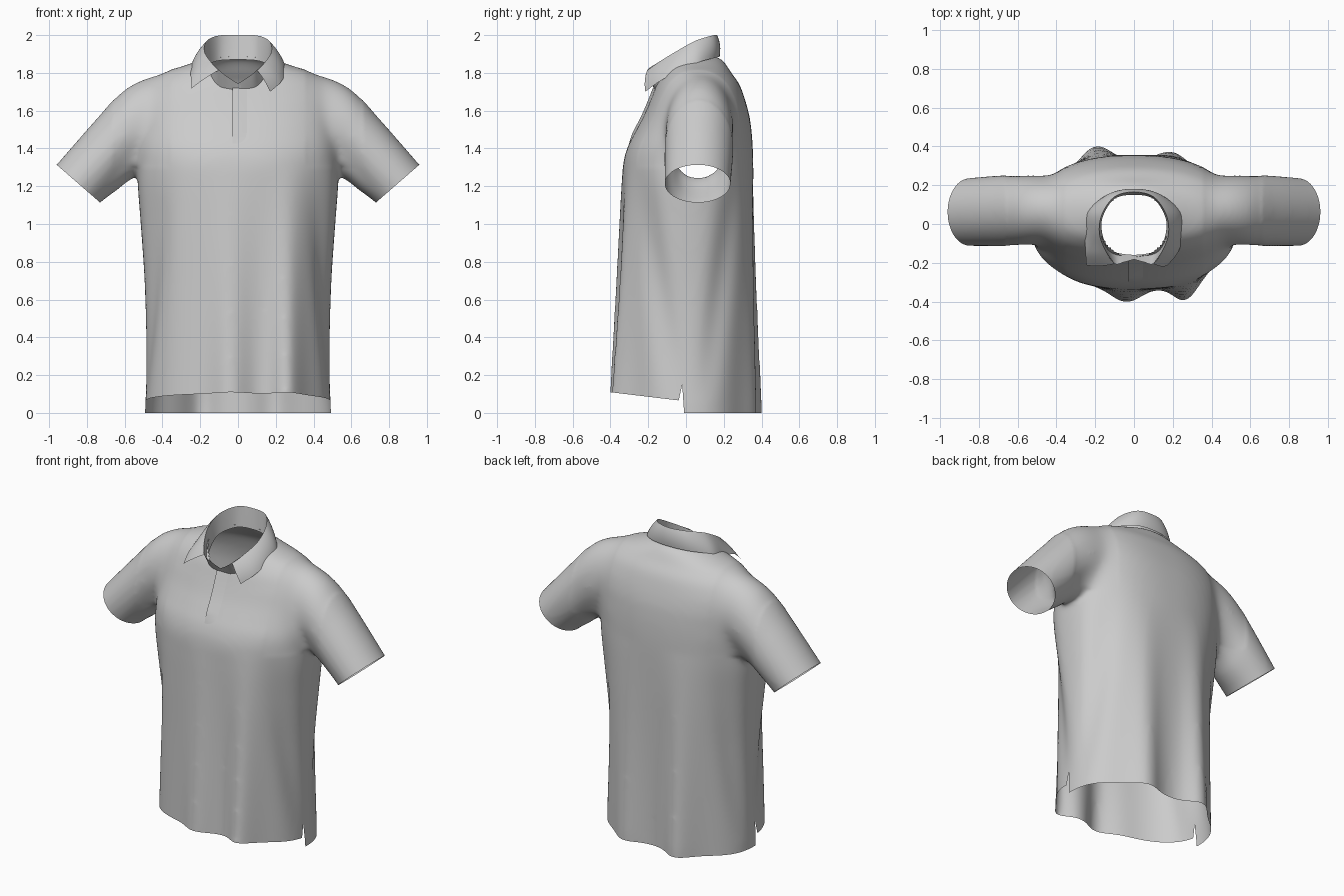
import bpy, bmesh, math
from mathutils import Vector
from mathutils.bvhtree import BVHTree

if "Cube" in bpy.data.objects:
    bpy.data.objects.remove(bpy.data.objects["Cube"])


def spline(keys, n):
    """Catmull-Rom samples through equal-length tuples."""
    out, m = [], len(keys) - 1
    for i in range(n + 1):
        s = i / n * m
        k = min(int(s), m - 1)
        t = s - k
        p = [keys[min(max(k + j, 0), m)] for j in (-1, 0, 1, 2)]
        out.append(tuple(0.5 * (2 * b + (c - a) * t + (2 * a - 5 * b + 4 * c - d) * t * t
                                + (3 * b - a - 3 * c + d) * t ** 3)
                         for a, b, c, d in zip(*p)))
    return out


def loft(bm, rows, closed=False, caps=False):
    vs = [[bm.verts.new(p) for p in r] for r in rows]
    n = len(vs[0])
    for a, b in zip(vs, vs[1:]):
        for i in range(n if closed else n - 1):
            j = (i + 1) % n
            bm.faces.new((a[i], a[j], b[j], b[i]))
    if caps:
        bm.faces.new(vs[0][::-1])
        bm.faces.new(vs[-1])


def make(name, bm):
    for f in bm.faces:
        f.smooth = True
    me = bpy.data.meshes.new(name)
    bm.to_mesh(me)
    bm.free()
    ob = bpy.data.objects.new(name, me)
    bpy.context.collection.objects.link(ob)
    return ob


def bump(v, c, w):
    return math.exp(-((v - c) / w) ** 2)


# Torso rings: z, half width, front y, back y
TORSO = [(-.12, .495, -.335, .335), (.1, .49, -.335, .338), (.4, .488, -.335, .342),
         (.7, .495, -.335, .347), (1.0, .515, -.336, .353), (1.2, .53, -.336, .356),
         (1.32, .53, -.332, .356), (1.41, .53, -.308, .353), (1.49, .525, -.268, .347),
         (1.57, .525, -.226, .336), (1.66, .515, -.187, .312), (1.74, .48, -.155, .282),
         (1.80, .40, -.12, .24), (1.84, .28, -.10, .215), (1.87, .19, -.08, .19),
         (1.89, .10, -.03, .15)]


def torso_ring(z, w, yf, yb, n=144):
    drop = min(max((1.3 - z) / 1.2, 0), 1.05)
    win = math.sin(math.pi * min(max((z - .05) / 1.35, 0), 1))
    e = 2 / 2.4 if z < 1.65 else 2 / (2.4 - min((z - 1.65) * 2, .4))
    ring = []
    for i in range(n):
        a = 2 * math.pi * i / n
        c, s = math.cos(a), math.sin(a)
        c, s = math.copysign(abs(c) ** e, c), math.copysign(abs(s) ** e, s)
        side = math.atan2(s, abs(c))
        # soft pulls running from the armholes towards the side vents
        r = 1 - win * (.06 * bump(side, -.12 - .5 * z, .22) + .05 * bump(side, .3 + .35 * z, .2))
        x, y = w * c * r, (yf + yb) / 2 + (yb - yf) / 2 * s * r
        # hanging folds, deeper towards the hem
        if s < 0:
            y -= drop * -s * (.07 * bump(x, -.04, .1) + .105 * bump(x, .27, .085))
        else:
            y += drop * s * (.088 * bump(x, -.2, .1) + .058 * bump(x, .2, .1) - .006)
        ring.append((x, y, z))
    return ring


bm = bmesh.new()
loft(bm, [torso_ring(*k) for k in spline(TORSO, 90)], True, True)

# Sleeves: upper x, z, lower x, z, centre y, half depth
SLEEVE = [(.30, 1.80, .28, 1.36, .075, .15), (.45, 1.785, .45, 1.28, .075, .175),
          (.60, 1.715, .56, 1.24, .07, .182), (.75, 1.555, .64, 1.18, .068, .182),
          (.96, 1.315, .73, 1.112, .062, .175), (1.07, 1.19, .81, 1.03, .06, .17)]
for sx in (1, -1):
    rows = []
    for q, (ux, uz, lx, lz, cy, d) in enumerate(spline(SLEEVE, 40)):
        row = []
        for i in range(64):
            a = 2 * math.pi * i / 64
            t = .5 + .5 * math.cos(a)
            mid = math.sin(math.pi * min(q / 32, 1))
            k = 1 - .1 * mid * (bump(a, 1.9 + q * .02, .3) + bump(a, 4.5 - q * .02, .3))
            row.append((sx * (lx + (ux - lx) * t), cy + d * k * math.sin(a), lz + (uz - lz) * t))
        rows.append(row)
    loft(bm, rows, True, True)
bmesh.ops.recalc_face_normals(bm, faces=bm.faces)

# Fuse torso and sleeves into one continuous cloth surface
shirt = make("shirt_body", bm)
rm = shirt.modifiers.new("fuse", 'REMESH')
rm.mode = 'VOXEL'
rm.voxel_size = .014
sm = shirt.modifiers.new("soften", 'SMOOTH')
sm.factor, sm.iterations = .5, 16
dg = bpy.context.evaluated_depsgraph_get()
fused = bpy.data.meshes.new_from_object(shirt.evaluated_get(dg))
shirt.modifiers.clear()
bm = bmesh.new()
bm.from_mesh(fused)
# Relax the armhole area so the sleeves flow out of the shoulders
armhole = [v for v in bm.verts if .36 < abs(v.co.x) < .66 and v.co.z > 1.3]
for _ in range(30):
    bmesh.ops.smooth_vert(bm, verts=armhole, factor=.5, use_axis_x=True, use_axis_y=True, use_axis_z=True)
surface = BVHTree.FromBMesh(bm)


def cut(pred, co, no, inner=False, outer=False):
    faces = [f for f in bm.faces if pred(f.calc_center_median())]
    geom = faces + list({e for f in faces for e in f.edges}) + list({v for f in faces for v in f.verts})
    bmesh.ops.bisect_plane(bm, geom=geom, dist=1e-5, plane_co=co, plane_no=no,
                           clear_inner=inner, clear_outer=outer)


def remove(pred):
    bmesh.ops.delete(bm, geom=[f for f in bm.faces if pred(f.calc_center_median())], context='FACES')


# Sleeve openings
for sx in (1, -1):
    cut(lambda c: c.x * sx > .62, (sx * .845, 0, 1.2135), (sx * .656, 0, -.754), outer=True)
# Neck opening
remove(lambda c: c.z > 1.5 and (c.x / .178) ** 2 + ((c.y + .005) / .165) ** 2 < 1)
# Side vents, then the short front hem and the longer back hem
cut(lambda c: c.z < .2, (0, -.02, .15), (0, .09, -.02))
cut(lambda c: c.z < .2, (0, -.02, .15), (0, .15, .01))
remove(lambda c: c.z < .15 and -.02 - (.15 - c.z) * .222 < c.y < -.02 + (.15 - c.z) * .067)
cut(lambda c: c.z < .3 and c.y < -.02, (0, -.03, .065), (0, .12, 1), inner=True)
cut(lambda c: c.z < .1, (0, 0, 0), (0, 0, 1), inner=True)
for f in bm.faces:
    f.smooth = True
bm.to_mesh(shirt.data)
bm.free()

# Placket: overlapping edge at the front centre, fading into the chest
rows = []
for i in range(25):
    z = 1.425 + .295 * i / 24
    row = []
    for j in range(9):
        u = j / 8
        x = -.03 + .09 * u
        hit = surface.ray_cast(Vector((x, -1, z)), Vector((0, 1, 0)))[0]
        lift = .014 * (1 - u) * min(1, .2 + i / 6) - .002
        row.append((x, hit.y - lift, z))
    rows.append(row)
bm = bmesh.new()
loft(bm, rows)
make("placket", bm)

# Collar: right-hand key points from the back centre round to the front
BASE = [(0, .15, 1.87), (.10, .13, 1.865), (.16, .04, 1.84), (.165, -.04, 1.79),
        (.14, -.11, 1.735), (.10, -.143, 1.71), (.05, -.155, 1.70), (-.015, -.16, 1.695)]
FOLD = [(0, .165, 2.0), (.10, .14, 1.998), (.165, .05, 1.97), (.178, -.05, 1.915),
        (.145, -.14, 1.86), (.10, -.205, 1.815), (.05, -.196, 1.775), (-.015, -.178, 1.735)]
FLAP = [(0, .178, 1.885), (.13, .155, 1.88), (.232, .07, 1.858), (.252, -.03, 1.815),
        (.23, -.14, 1.755), (.17, -.215, 1.70)]


def around(right, left=None):
    left = left or right
    return [(-x, y, z) for x, y, z in left[:0:-1]] + right


bm = bmesh.new()
base, top = spline(around(BASE), 84), spline(around(FOLD), 84)
loft(bm, [[Vector(a).lerp(Vector(b), t / 6) for a, b in zip(base, top)] for t in range(7)])
make("collar_stand", bm)

# Folded flap; the wearer's right point is kicked outwards
left_flap = FLAP[:4] + [(.25, -.14, 1.78), (.245, -.212, 1.718)]
fold = [Vector(p) for p in spline(around(FOLD[:6]), 80)]
edge = [Vector(p) for p in spline(around(FLAP, left_flap), 80)]
rows = []
for t in range(9):
    t /= 8
    row = []
    for a, b in zip(fold, edge):
        out = Vector((a.x, a.y, 0)).normalized() * .035 * t * (1 - t)
        row.append(a.lerp(b, t) + out + Vector((0, 0, .01 * t * (1 - t))))
    rows.append(row)
bm = bmesh.new()
loft(bm, rows)
make("collar_flap", bm)
